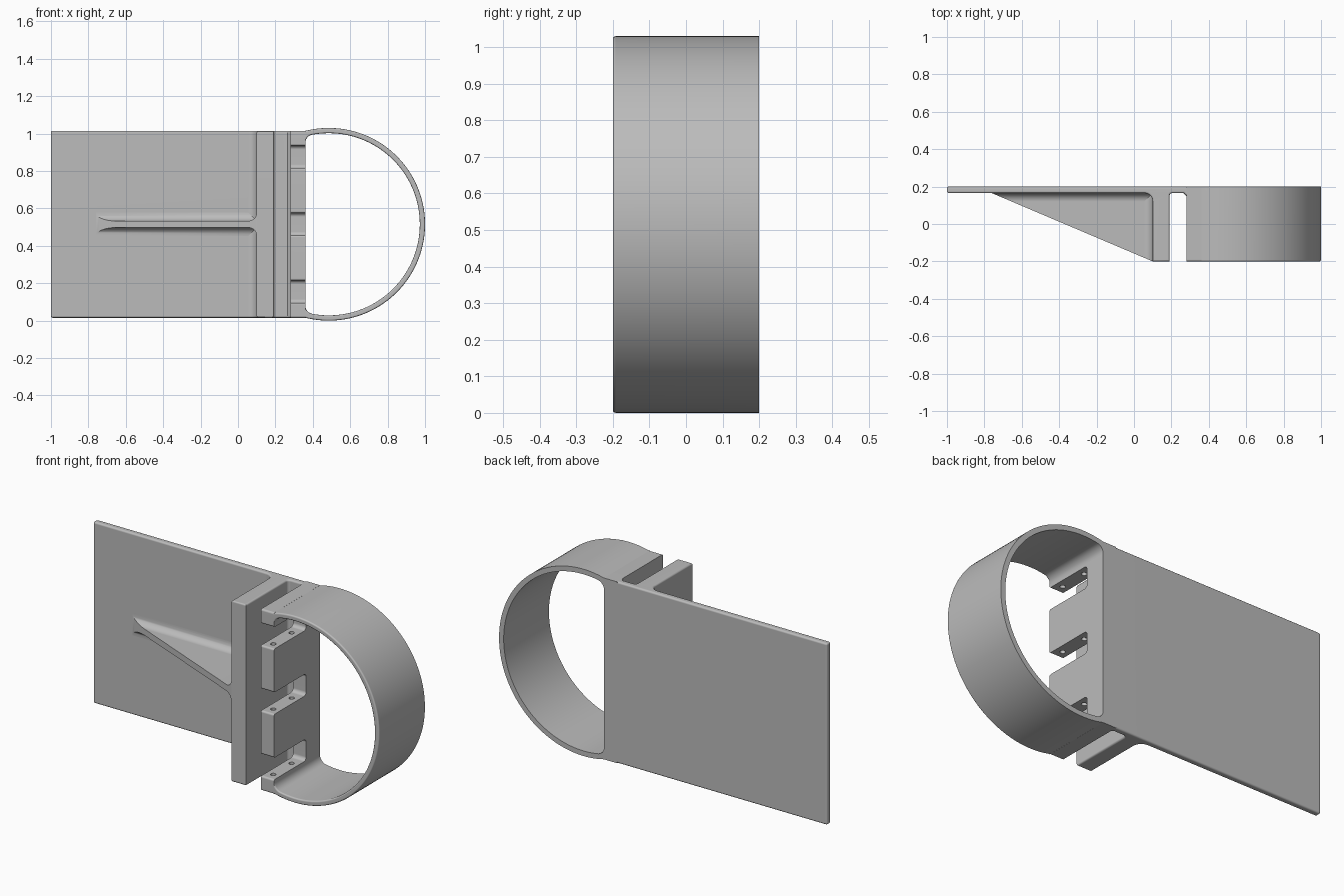
import bpy, bmesh, math
from mathutils import Vector

if "Cube" in bpy.data.objects:
    bpy.data.objects.remove(bpy.data.objects["Cube"])

grey = bpy.data.materials.new("plain grey")
grey.use_nodes = True
grey.diffuse_color = (0.5, 0.5, 0.5, 1)
grey.node_tree.nodes["Principled BSDF"].inputs["Base Color"].default_value = (0.5, 0.5, 0.5, 1)

# Main dimensions
MID = 0.515                      # height of the centre line
LOW, HIGH = MID - 0.5, MID + 0.5
FRONT, BACK, SKIN = -0.2, 0.2, 0.165
WALL_L, WALL_R = 0.10, 0.19
COMB_L, COMB_R = 0.28, 0.36
RIB = 0.0175
ROOT = 0.045                     # root fillet radius


def rounded(points, steps=8):
    """Replace each corner given as (a, b, radius) by an arc."""
    out = []
    for i, p in enumerate(points):
        c = Vector(p[:2])
        if len(p) == 2:
            out.append(c)
            continue
        r = p[2]
        u = (Vector(points[i - 1][:2]) - c).normalized()
        v = (Vector(points[(i + 1) % len(points)][:2]) - c).normalized()
        half = u.angle(v) / 2
        t = r / math.tan(half)
        centre = c + (u + v).normalized() * r / math.sin(half)
        s, e = c + u * t - centre, c + v * t - centre
        sweep = s.angle_signed(e)
        for k in range(steps + 1):
            a = -sweep * k / steps
            out.append(centre + Vector((s.x * math.cos(a) - s.y * math.sin(a),
                                        s.x * math.sin(a) + s.y * math.cos(a))))
    return out


def place(axis, p, d):
    return {"x": (d, p[0], p[1]), "y": (p[0], d, p[1]), "z": (p[0], p[1], d)}[axis]


def extrude(name, profile, axis, lo, hi, soften=None, width=0.01, cut=None):
    """Extrude a profile along an axis, bevel chosen edges, trim by a plane."""
    bm = bmesh.new()
    clean = [p for i, p in enumerate(profile) if (p - profile[i - 1]).length > 1e-5]
    face = bm.faces.new([bm.verts.new(place(axis, p, lo)) for p in clean])
    new = bmesh.ops.extrude_face_region(bm, geom=[face])["geom"]
    move = Vector(place(axis, (0, 0), hi - lo))
    bmesh.ops.translate(bm, vec=move, verts=[g for g in new if isinstance(g, bmesh.types.BMVert)])
    bmesh.ops.recalc_face_normals(bm, faces=bm.faces[:])
    if soften:
        edges = [e for e in bm.edges if soften(e.verts[0].co, e.verts[1].co)]
        bmesh.ops.bevel(bm, geom=edges, offset=width, segments=3, profile=0.5, affect="EDGES")
    if cut:
        res = bmesh.ops.bisect_plane(bm, geom=bm.verts[:] + bm.edges[:] + bm.faces[:],
                                     plane_co=cut[0], plane_no=cut[1], clear_outer=True)
        rim = [g for g in res["geom_cut"] if isinstance(g, bmesh.types.BMEdge)]
        bmesh.ops.edgenet_fill(bm, edges=rim)
        bmesh.ops.recalc_face_normals(bm, faces=bm.faces[:])
    mesh = bpy.data.meshes.new(name)
    bm.to_mesh(mesh)
    bm.free()
    mesh.materials.append(grey)
    obj = bpy.data.objects.new(name, mesh)
    bpy.context.collection.objects.link(obj)
    return obj


def finish(obj):
    bpy.ops.object.select_all(action="DESELECT")
    obj.select_set(True)
    bpy.context.view_layer.objects.active = obj
    bpy.ops.object.shade_smooth_by_angle(angle=math.radians(35))
    mod = obj.modifiers.new("even shading", "WEIGHTED_NORMAL")
    mod.keep_sharp = True


def same(a, b, i, value):
    return abs(a[i] - value) < 1e-4 and abs(b[i] - value) < 1e-4


# Back plate with the upright wall and the slot beside it
plate = rounded([(-1, BACK), (-1, SKIN), (WALL_L, SKIN, ROOT), (WALL_L, FRONT),
                 (WALL_R, FRONT), (WALL_R, SKIN, 0.015), (COMB_L - 0.015, SKIN),
                 (COMB_L, SKIN - 0.015), (COMB_L, BACK)])
finish(extrude("back_plate_and_wall", plate, "z", LOW, HIGH,
               lambda a, b: (same(a, b, 0, -1) or same(a, b, 2, LOW) or same(a, b, 2, HIGH))
               and not same(a, b, 0, COMB_L)))

# Sloping rib and its flared joint with the wall
tip, root = Vector((-0.76, SKIN, 0)), Vector((WALL_L, FRONT, 0))
run = root - tip
slope = (tip, Vector((run.y, -run.x, 0)))
flare = RIB + ROOT
rib = rounded([(FRONT, MID - RIB), (SKIN, MID - RIB, ROOT), (SKIN, MID - flare), (0.18, MID - flare),
               (0.18, MID + flare), (SKIN, MID + flare), (SKIN, MID + RIB, ROOT), (FRONT, MID + RIB)])
finish(extrude("support_rib", rib, "x", -0.8, WALL_L + 0.01, cut=slope))
joint = rounded([(0, MID - RIB), (WALL_L, MID - RIB, ROOT), (WALL_L, MID - flare), (0.12, MID - flare),
                 (0.12, MID + flare), (WALL_L, MID + flare), (WALL_L, MID + RIB, ROOT), (0, MID + RIB)])
finish(extrude("rib_joint", joint, "y", FRONT + 0.001, 0.18, cut=slope))

# Toothed bar between the slot and the ring
comb_pts = [(BACK, LOW), (FRONT, LOW, 0.01)]
for centre in (-0.36, 0, 0.36):
    a, b = MID + centre - 0.06, MID + centre + 0.06
    comb_pts += [(FRONT, a, 0.01), (0.08, a, 0.02), (0.08, b, 0.02), (FRONT, b, 0.01)]
comb_pts += [(FRONT, HIGH, 0.01), (BACK, HIGH)]
comb = extrude("toothed_bar", rounded(comb_pts, 5), "x", COMB_L, COMB_R)

# Pin holes running up through the teeth
for y in (-0.15, 0.01):
    bpy.ops.mesh.primitive_cylinder_add(vertices=24, radius=0.014, depth=HIGH - LOW - 0.08,
                                        location=((COMB_L + COMB_R) / 2, y, MID))
    pin = bpy.context.object
    pin.name = "hole_cutter"
    pin.hide_render = True
    pin.data.materials.append(grey)
    mod = comb.modifiers.new("pin hole", "BOOLEAN")
    mod.operation, mod.solver, mod.object = "DIFFERENCE", "EXACT", pin
    bpy.context.view_layer.objects.active = comb
    bpy.ops.object.modifier_apply(modifier=mod.name)
    bpy.data.objects.remove(pin)
finish(comb)

# Wide D-shaped ring
CX, OUTER, INNER, CORNER = 0.485, 0.515, 0.487, 0.045


def arc(cx, cz, radius, start, end, steps):
    return [Vector((cx + radius * math.cos(start + (end - start) * k / steps),
                    cz + radius * math.sin(start + (end - start) * k / steps)))
            for k in range(steps + 1)]


end = math.acos((COMB_R - CX) / OUTER)
fx = COMB_R + CORNER
fz = math.sqrt((INNER - CORNER) ** 2 - (fx - CX) ** 2)
turn = math.atan2(fz, fx - CX)
ring = arc(CX, MID, OUTER, end, -end, 80)
ring += arc(fx, MID - fz, CORNER, -math.pi, -turn, 8)
ring += arc(CX, MID, INNER, -turn, turn, 80)
ring += arc(fx, MID + fz, CORNER, turn, math.pi, 8)
finish(extrude("ring", ring, "y", FRONT, BACK,
               lambda a, b: same(a, b, 1, FRONT) and not same(a, b, 0, COMB_R), 0.008))
